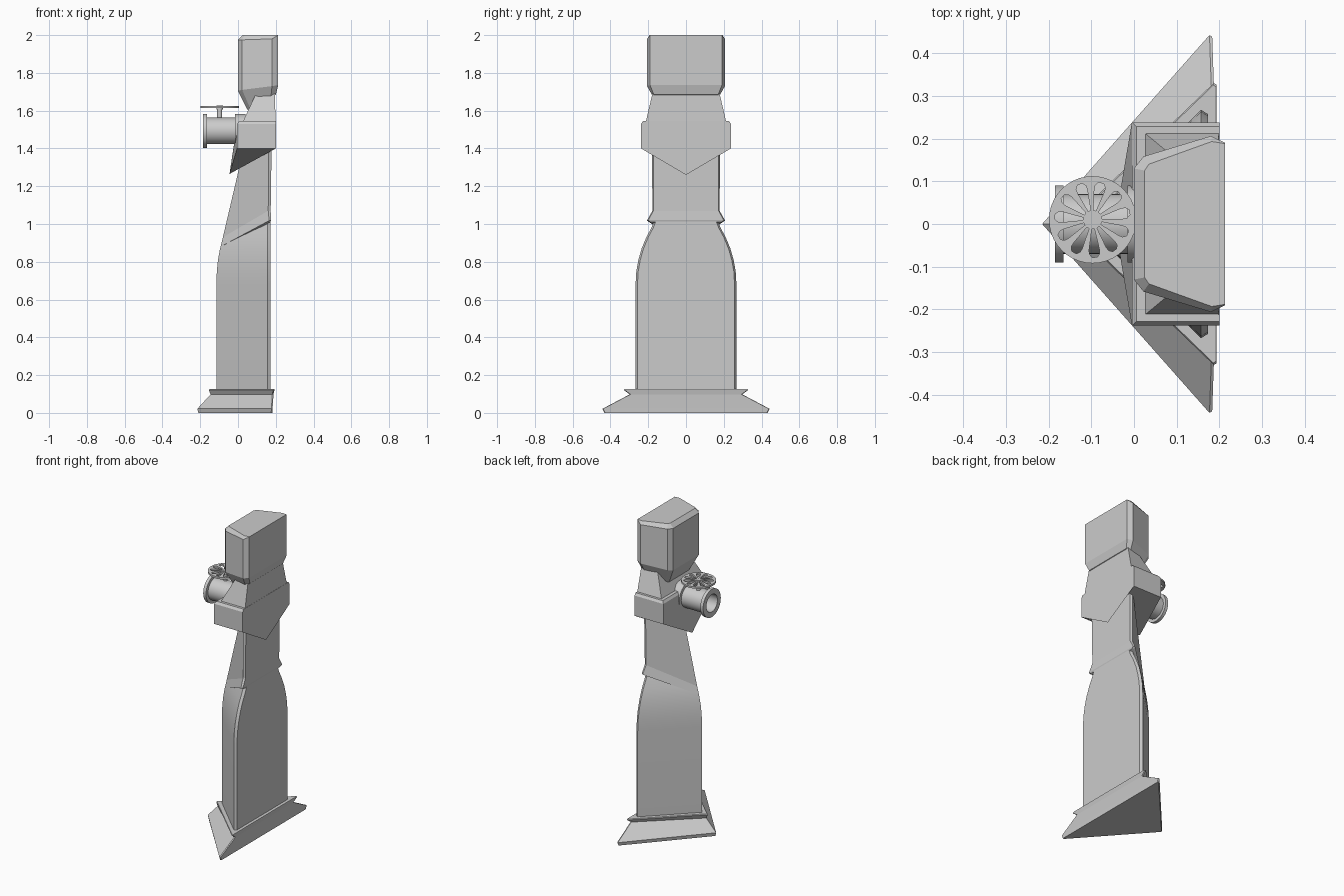
import bpy, bmesh
from math import cos, sin, pi
from mathutils import Matrix

if "Cube" in bpy.data.objects:
    bpy.data.objects.remove(bpy.data.objects["Cube"])


def make(name, bm, smooth=None):
    bmesh.ops.remove_doubles(bm, verts=bm.verts, dist=1e-5)
    bmesh.ops.recalc_face_normals(bm, faces=bm.faces)
    me = bpy.data.meshes.new(name)
    bm.to_mesh(me)
    bm.free()
    ob = bpy.data.objects.new(name, me)
    bpy.context.collection.objects.link(ob)
    if smooth:
        bpy.ops.object.select_all(action='DESELECT')
        ob.select_set(True)
        bpy.context.view_layer.objects.active = ob
        bpy.ops.object.shade_smooth_by_angle(angle=smooth)
    return ob


def mirror_ring(half):
    """Full ring from the +y half, mirrored over y = 0."""
    return half + [(x, -y, z) for x, y, z in reversed(half) if abs(y) > 1e-6]


def loft(name, halves, smooth=None):
    bm = bmesh.new()
    rings = [[bm.verts.new(p) for p in mirror_ring(h)] for h in halves]
    n = len(rings[0])
    for a, b in zip(rings, rings[1:]):
        for i in range(n):
            j = (i + 1) % n
            bm.faces.new((a[i], a[j], b[j], b[i]))
    bm.faces.new(rings[0][::-1])
    bm.faces.new(rings[-1])
    return make(name, bm, smooth)


def wedge(apex, back, half, z, ch=0.0):
    """Half of a triangular section pointing to -x, with chamfered back corner."""
    return [(apex, 0, z), (back - 1.6 * ch, half, z), (back, half - ch, z)]


# Triangular plinth with flared rim
loft("plinth", [
    wedge(-0.21, 0.182, 0.432, 0, 0.004),
    wedge(-0.215, 0.183, 0.442, 0.022, 0.004),
    wedge(-0.145, 0.188, 0.298, 0.098, 0.004),
    wedge(-0.155, 0.193, 0.33, 0.122, 0.004),
    wedge(-0.15, 0.192, 0.325, 0.127, 0.004)])

# Lower shaft, curving in towards the top
loft("lower_shaft", [wedge(a, 0.173, h, z, 0.01) for a, h, z in [
    (-0.115, 0.267, 0.12), (-0.115, 0.267, 0.68), (-0.112, 0.263, 0.75),
    (-0.106, 0.252, 0.81), (-0.095, 0.235, 0.87), (-0.075, 0.21, 0.93),
    (-0.05, 0.183, 0.98), (-0.03, 0.167, 1.02)]], 0.5)

# Upper shaft with slanted lower lip
loft("upper_shaft", [
    [(-0.075, 0, 0.885), (0.165, 0.19, 1.01), (0.172, 0.188, 1.01)],
    [(-0.092, 0, 0.88), (0.165, 0.207, 1.018), (0.175, 0.2, 1.02)],
    [(-0.08, 0, 0.93), (0.16, 0.178, 1.07), (0.173, 0.172, 1.07)],
    [(0.03, 0, 1.4), (0.162, 0.18, 1.42), (0.178, 0.173, 1.42)]])

# Collar block with V shaped underside
loft("collar_block", [
    [(-0.045, 0, 1.265), (-0.005, 0.238, 1.4), (0.2, 0.238, 1.4), (0.2, 0, 1.26)],
    [(-0.004, 0, 1.53), (-0.005, 0.238, 1.53), (0.2, 0.238, 1.53), (0.2, 0, 1.53)],
    [(0.006, 0, 1.545), (0.006, 0.228, 1.545), (0.2, 0.228, 1.545), (0.2, 0, 1.545)]])

# Tapered neck
loft("neck", [
    [(0.025, 0.213, 1.54), (0.199, 0.213, 1.54)],
    [(0.095, 0.155, 1.69), (0.195, 0.178, 1.69)]])


# Head with chamfered trapezoid plan and sloping chin
loft("head", [
    [(0.05, 0.10, 1.605), (0.065, 0.12, 1.61), (0.175, 0.178, 1.68), (0.2, 0.17, 1.685)],
    [(0.0, 0.13, 1.705), (0.022, 0.158, 1.71), (0.18, 0.206, 1.73), (0.213, 0.19, 1.735)],
    [(0.0, 0.13, 1.975), (0.022, 0.158, 1.975), (0.18, 0.206, 1.98), (0.213, 0.19, 2.0)],
    [(0.025, 0.125, 2.0), (0.035, 0.14, 2.0), (0.182, 0.193, 2.0), (0.213, 0.188, 2.0)]])

# Hollow outlet pipe with flanges at both ends
profile = [(0.04, 0), (0.04, 0.09), (-0.015, 0.09), (-0.015, 0.07), (-0.165, 0.07),
           (-0.165, 0.09), (-0.185, 0.09), (-0.185, 0.056), (-0.03, 0.056), (-0.03, 0)]
bm = bmesh.new()
vs = [bm.verts.new((x, 0, 1.493 + r)) for x, r in profile]
es = [bm.edges.new(p) for p in zip(vs, vs[1:])]
bmesh.ops.spin(bm, geom=vs + es, cent=(0, 0, 1.493), axis=(1, 0, 0), angle=2 * pi, steps=32)
make("outlet_pipe", bm, 0.6)

# Valve stem and hub
for name, r, z0, z1 in [("valve_stem", 0.013, 1.55, 1.615), ("wheel_hub", 0.017, 1.605, 1.628)]:
    bm = bmesh.new()
    bmesh.ops.create_cone(bm, cap_ends=True, segments=16, radius1=r, radius2=r, depth=z1 - z0,
                          matrix=Matrix.Translation((-0.097, 0.01, (z0 + z1) / 2)))
    make(name, bm, 0.6)

# Handwheel: disc with a ring of teardrop holes
cu = bpy.data.curves.new("handwheel", 'CURVE')
cu.dimensions = '2D'
cu.fill_mode = 'BOTH'
cu.extrude = 0.006


def outline(pts):
    sp = cu.splines.new('POLY')
    sp.points.add(len(pts) - 1)
    for p, (x, y) in zip(sp.points, pts):
        p.co = (x, y, 0, 1)
    sp.use_cyclic_u = True


outline([(0.102 * cos(2 * pi * i / 40), 0.102 * sin(2 * pi * i / 40)) for i in range(40)])
drop = [(0.022, -0.003), (0.07, -0.012), (0.08, -0.012), (0.088, -0.006),
        (0.088, 0.006), (0.08, 0.012), (0.07, 0.012), (0.022, 0.003)]
for k in range(11):
    a = 2 * pi * k / 11 + 0.2
    outline([(x * cos(a) - y * sin(a), x * sin(a) + y * cos(a)) for x, y in drop])
wheel = bpy.data.objects.new("handwheel", cu)
wheel.location = (-0.097, 0.01, 1.619)
bpy.context.collection.objects.link(wheel)
bpy.ops.object.select_all(action='DESELECT')
wheel.select_set(True)
bpy.context.view_layer.objects.active = wheel
bpy.ops.object.convert(target='MESH')
